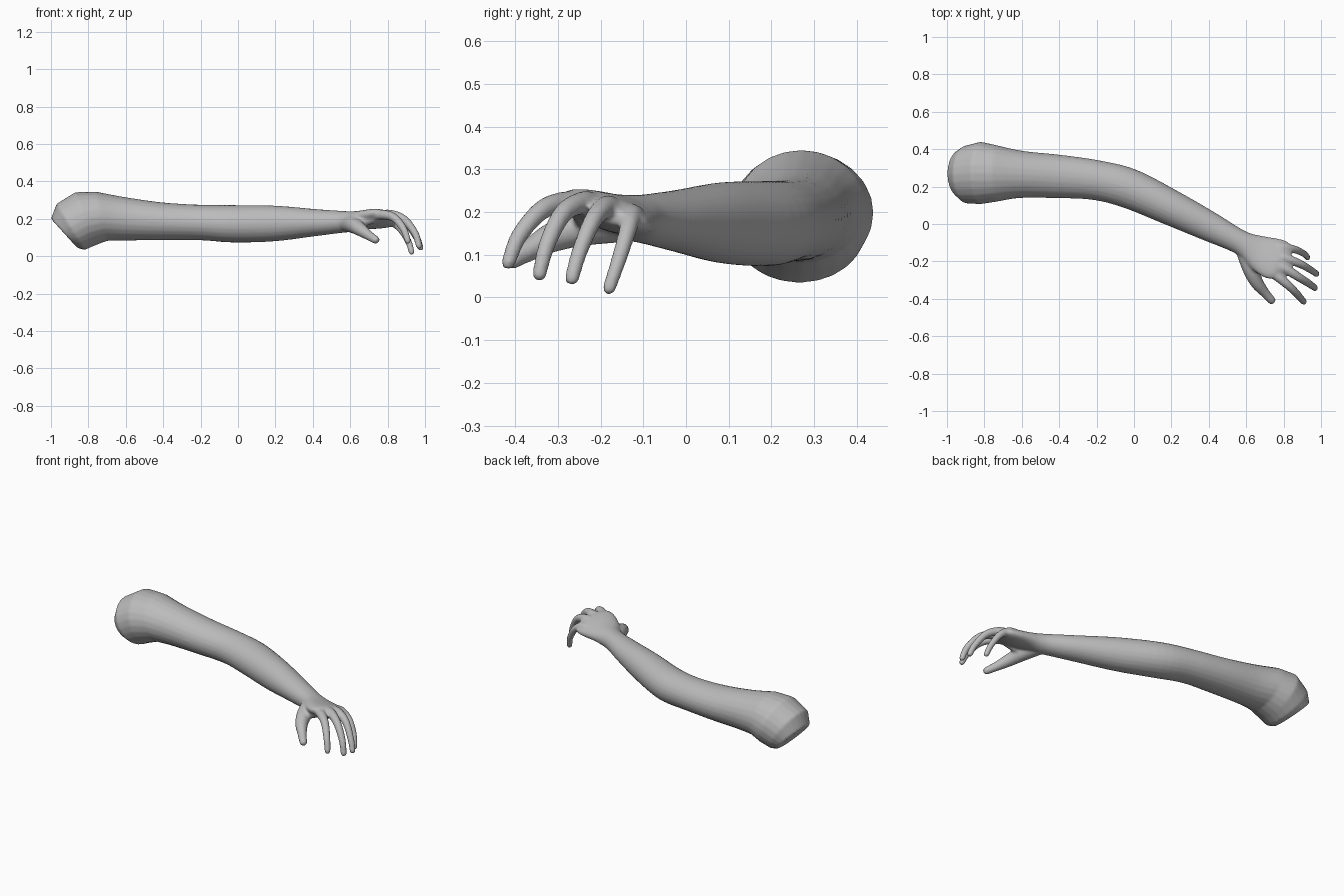
import bpy, bmesh, math
from mathutils import Vector

if "Cube" in bpy.data.objects:
    bpy.data.objects.remove(bpy.data.objects["Cube"])

skin = bpy.data.materials.new("grey skin")
skin.diffuse_color = (0.5, 0.5, 0.5, 1)
skin.use_nodes = True
skin.node_tree.nodes["Principled BSDF"].inputs["Base Color"].default_value = skin.diffuse_color


def spline(rows, n):
    """Catmull-Rom through rows of numbers, n steps per span."""
    out = []
    for i in range(len(rows) - 1):
        a, b = rows[max(i - 1, 0)], rows[i]
        c, d = rows[i + 1], rows[min(i + 2, len(rows) - 1)]
        for k in range(n):
            t = k / n
            out.append([0.5 * (2 * q + (r - p) * t + (2 * p - 5 * q + 4 * r - s) * t * t
                               + (3 * q - p - 3 * r + s) * t ** 3)
                        for p, q, r, s in zip(a, b, c, d)])
    return out + [list(rows[-1])]


def loft(bm, rings, sides=24):
    """Closed skin over rings given as (centre, side vector, up vector)."""
    loops = []
    for c, u, v in rings:
        angles = [2 * math.pi * i / sides for i in range(sides)]
        loops.append([bm.verts.new(c + u * math.cos(a) + v * math.sin(a)) for a in angles])
    for a, b in zip(loops, loops[1:]):
        for i in range(sides):
            j = (i + 1) % sides
            bm.faces.new((a[i], a[j], b[j], b[i]))
    bm.faces.new(loops[0][::-1])
    bm.faces.new(loops[-1])


def limb(bm, rows):
    """Rows: top x, top z, bottom x, bottom z, centre y, half width, yaw, roll."""
    rings = []
    for xt, zt, xb, zb, y, w, yaw, roll in rows:
        a = math.radians(yaw)
        c = Vector(((xt + xb) / 2, y, (zt + zb) / 2))
        rings.append((c, Vector((-math.sin(a), math.cos(a), roll)) * w,
                      Vector(((xt - xb) / 2, 0, (zt - zb) / 2))))
    loft(bm, rings)


def digit(bm, rows):
    """Tapered tube with a round tip; rows are x, y, z, radius."""
    pts = spline(rows, 6)
    rings = []
    for i, p in enumerate(pts):
        t = Vector(pts[min(i + 1, len(pts) - 1)][:3]) - Vector(pts[max(i - 1, 0)][:3])
        q = t.to_track_quat('Z', 'Y')
        rings.append((Vector(p[:3]), q @ Vector((p[3], 0, 0)), q @ Vector((0, p[3], 0))))
    c, u, v = rings[-1]
    n = u.cross(v).normalized() * u.length
    for a in (0.4, 0.8, 1.15, 1.45):
        rings.append((c + n * math.sin(a), u * math.cos(a), v * math.cos(a)))
    loft(bm, rings, 16)


bm = bmesh.new()

# Shoulder with slanted flat end
limb(bm, [
    (-1.0, .20, -.86, .045, .27, .125, 0, 0),
    (-.97, .28, -.82, .033, .265, .155, 0, 0),
    (-.87, .342, -.77, .055, .273, .167, 0, 0),
    (-.76, .345, -.70, .082, .27, .150, 0, 0)])

# Upper arm, forearm, wrist and palm
limb(bm, spline([
    (-.76, .345, -.70, .082, .27, .150, 0, 0),
    (-.60, .315, -.60, .084, .265, .126, -3, 0),
    (-.40, .287, -.40, .085, .254, .116, -5, 0),
    (-.20, .275, -.20, .085, .234, .107, -9, 0),
    (-.02, .273, -.02, .073, .188, .107, -18, 0),
    (.20, .270, .20, .080, .086, .095, -26, 0),
    (.40, .253, .40, .105, -.012, .080, -27, 0),
    (.54, .243, .54, .123, -.083, .066, -26, 0),
    (.60, .240, .60, .130, -.115, .070, -25, -.08),
    (.66, .240, .66, .145, -.150, .092, -24, -.18),
    (.73, .244, .73, .155, -.180, .110, -23, -.25),
    (.78, .242, .78, .165, -.195, .108, -23, -.28),
    (.82, .225, .82, .180, -.210, .080, -23, -.28)], 5))

# Fingers, thumb and the web beside the thumb
for rows in (
    [(.72, -.24, .215, .028), (.77, -.282, .222, .027), (.835, -.337, .205, .023),
     (.885, -.390, .145, .020), (.908, -.416, .082, .017)],
    [(.74, -.21, .215, .028), (.81, -.240, .222, .027), (.885, -.287, .198, .023),
     (.945, -.325, .125, .020), (.968, -.343, .055, .017)],
    [(.75, -.17, .205, .028), (.82, -.187, .212, .026), (.895, -.217, .182, .022),
     (.952, -.250, .105, .019), (.976, -.267, .045, .017)],
    [(.74, -.12, .185, .028), (.80, -.127, .192, .025), (.862, -.137, .155, .021),
     (.910, -.160, .080, .018), (.928, -.180, .022, .016)],
    [(.585, -.13, .175, .045), (.622, -.235, .165, .044), (.655, -.310, .142, .036),
     (.700, -.368, .110, .026), (.735, -.407, .088, .022)],
    [(.63, -.23, .175, .035), (.68, -.235, .190, .030), (.73, -.245, .205, .026)],
):
    digit(bm, rows)

mesh = bpy.data.meshes.new("arm")
bm.to_mesh(mesh)
bm.free()
arm = bpy.data.objects.new("arm_and_hand", mesh)
bpy.context.collection.objects.link(arm)
mesh.materials.append(skin)

# Fuse all parts into one smooth skin
fuse = arm.modifiers.new("fuse", 'REMESH')
fuse.mode = 'VOXEL'
fuse.voxel_size = 0.007
fuse.use_smooth_shade = True
soften = arm.modifiers.new("soften", 'SMOOTH')
soften.factor = 0.5
soften.iterations = 6
